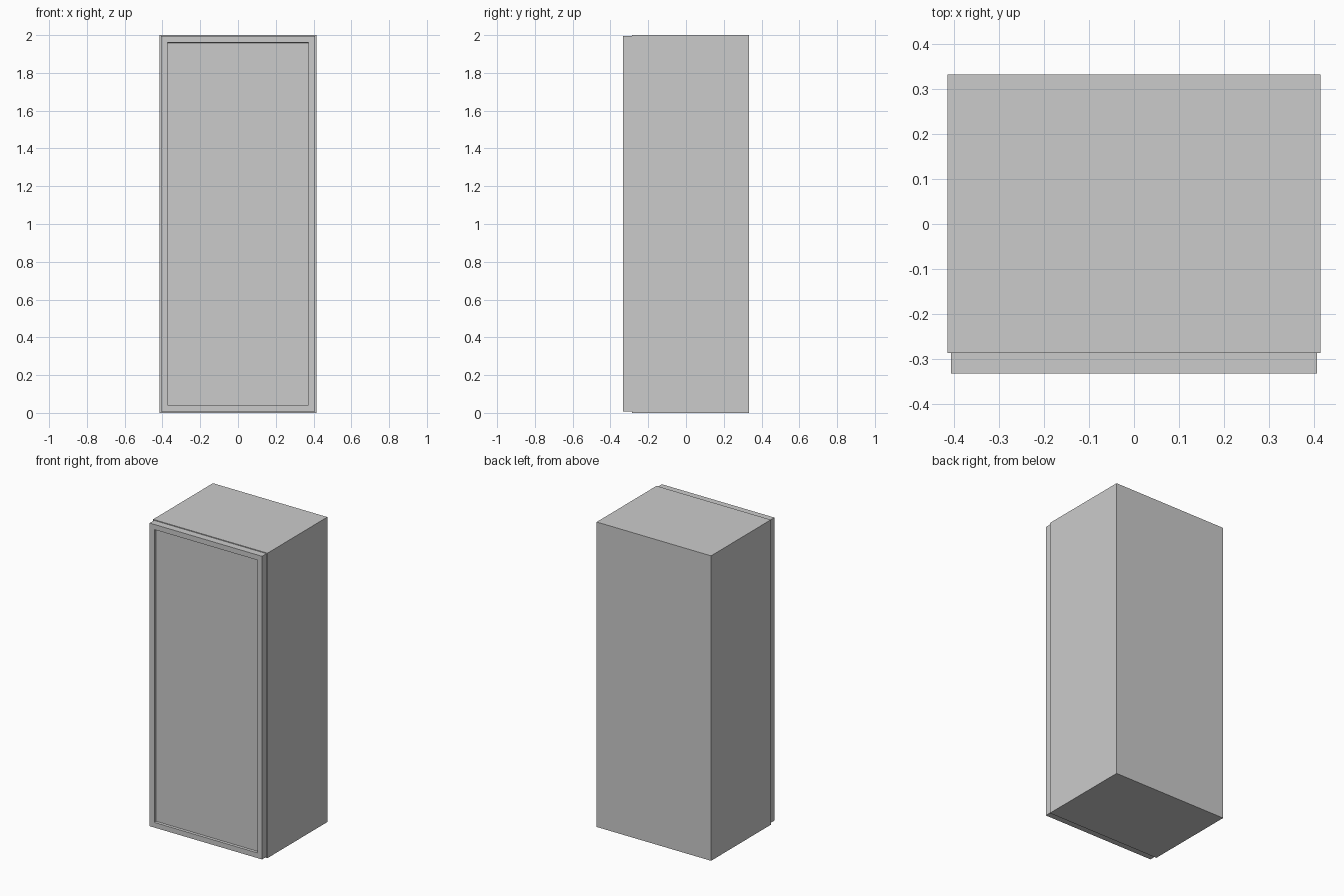
import bpy
import bmesh
from mathutils import Matrix, Vector

if "Cube" in bpy.data.objects:
    bpy.data.objects.remove(bpy.data.objects["Cube"])


def box(name, lo, hi):
    lo, hi = Vector(lo), Vector(hi)
    bm = bmesh.new()
    size = hi - lo
    mat = Matrix.Translation((lo + hi) / 2) @ Matrix.Diagonal((*size, 1))
    bmesh.ops.create_cube(bm, size=1, matrix=mat)
    mesh = bpy.data.meshes.new(name)
    bm.to_mesh(mesh)
    bm.free()
    obj = bpy.data.objects.new(name, mesh)
    bpy.context.collection.objects.link(obj)
    return obj


W, T, H = 0.415, 0.04, 2.0          # half width, board thickness, height
FRONT, BACK = -0.287, 0.333
BACKING = 0.005

# Carcass: side walls, top and bottom boards, thin back
for side, s in (("left", -1), ("right", 1)):
    xs = sorted((s * W, s * (W - T)))
    box(side + "_wall", (xs[0], FRONT, 0), (xs[1], BACK - BACKING, H))
for name, z in (("bottom_board", 0), ("top_board", H - T)):
    box(name, (T - W, FRONT, z), (W - T, BACK - BACKING, z + T))
box("back_panel", (-W, BACK - BACKING, 0), (W, BACK, H))

# Door: one slab with a shallow recessed centre panel
door = box("door", (-0.408, -0.333, 0.007), (0.408, FRONT, 1.995))
bm = bmesh.new()
bm.from_mesh(door.data)
bm.normal_update()
face = min(bm.faces, key=lambda f: f.calc_center_median().y)
bmesh.ops.inset_region(bm, faces=[face], thickness=0.048)
bmesh.ops.inset_region(bm, faces=[face], thickness=0.003, depth=-0.015)
bm.to_mesh(door.data)
bm.free()
